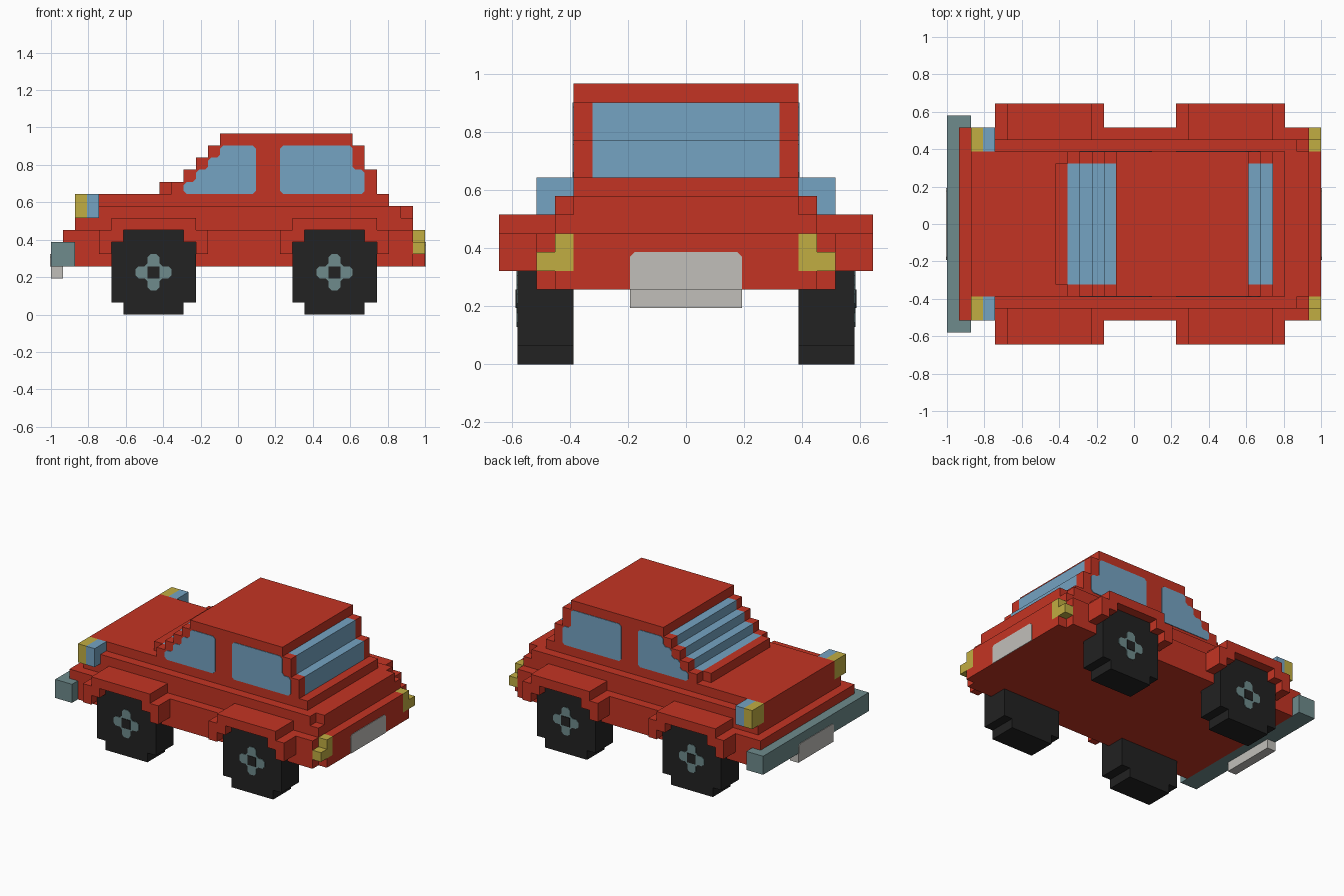
import bpy, bmesh
from mathutils import Vector

if "Cube" in bpy.data.objects:
    bpy.data.objects.remove(bpy.data.objects["Cube"], do_unlink=True)

U = 2 / 31      # one block; x counts blocks from the headlight end, y from the middle
T = 0.06        # thickness of painted plates, in blocks


def material(name, srgb):
    lin = [((c / 255 + 0.055) / 1.055) ** 2.4 for c in srgb] + [1.0]
    m = bpy.data.materials.new(name)
    m.use_nodes = True
    m.diffuse_color = lin
    bsdf = m.node_tree.nodes["Principled BSDF"]
    bsdf.inputs["Base Color"].default_value = lin
    bsdf.inputs["Roughness"].default_value = 0.8
    return m


RED = material("red paint", (196, 52, 35))
GLASS = material("blue glass", (117, 163, 194))
TEAL = material("grey teal metal", (110, 139, 140))
YELLOW = material("yellow lamp", (193, 173, 66))
BLACK = material("black rubber", (34, 34, 34))
WHITE = material("plate white", (193, 191, 186))


def finish(name, bm, mat, mirror):
    """Turn block units into model units and make the object."""
    bmesh.ops.recalc_face_normals(bm, faces=bm.faces[:])
    for v in bm.verts:
        v.co = Vector(((v.co.x - 15.5) * U, v.co.y * U, v.co.z * U))
    mesh = bpy.data.meshes.new(name)
    bm.to_mesh(mesh)
    bm.free()
    mesh.materials.append(mat)
    ob = bpy.data.objects.new(name, mesh)
    bpy.context.collection.objects.link(ob)
    if mirror:
        mod = ob.modifiers.new("mirror", "MIRROR")
        mod.use_axis = (False, True, False)
        mod.use_mirror_merge = False
    return ob


def boxes(name, mat, *spans, mirror=False):
    """Blocks given as (x0, x1, y0, y1, z0, z1)."""
    bm = bmesh.new()
    for x0, x1, y0, y1, z0, z1 in spans:
        for v in bmesh.ops.create_cube(bm, size=1)["verts"]:
            v.co = Vector((x1 if v.co.x > 0 else x0,
                           y1 if v.co.y > 0 else y0,
                           z1 if v.co.z > 0 else z0))
    return finish(name, bm, mat, mirror)


def prism(name, mat, outline, a, b, axis="y", mirror=False):
    """Extrude an outline of (x, z) along y, or of (y, z) along x."""
    bm = bmesh.new()

    def co(p, d):
        return (p[0], d, p[1]) if axis == "y" else (d, p[0], p[1])

    lo = [bm.verts.new(co(p, a)) for p in outline]
    hi = [bm.verts.new(co(p, b)) for p in outline]
    bm.faces.new(lo)
    bm.faces.new(hi)
    for i in range(len(lo)):
        j = (i + 1) % len(lo)
        bm.faces.new((lo[i], lo[j], hi[j], hi[i]))
    return finish(name, bm, mat, mirror)


def soften(outline, c=0.25):
    """Cut every corner of an outline."""
    out = []
    for i, p in enumerate(outline):
        p = Vector(p)
        for q in (outline[i - 1], outline[(i + 1) % len(outline)]):
            out.append(tuple(p + (Vector(q) - p).normalized() * c))
    return out


# Body: lower hull, shoulder layers and hood
boxes("lower_body", RED,
      (2, 30, -8, 8, 4, 6), (1, 30, -8, 8, 6, 7),
      (30, 31, -7, 7, 4, 5), (30, 31, -6, 6, 5, 7))
boxes("shoulder", RED,
      (2, 30, -7, 7, 7, 8), (2, 30, -6, 6, 8, 9), (4, 29, -7, 7, 8, 9))
boxes("hood_and_deck", RED, (2, 28, -6, 6, 9, 10))

# Cabin: glass core between stepped side walls, under a roof slab
steps = [(10, 10), (27, 10), (27, 12), (26, 12), (26, 14), (13, 14), (13, 13),
         (12, 13), (12, 12), (11, 12), (11, 11), (10, 11)]
prism("windshield_and_rear_glass", GLASS, steps, -5, 5)
prism("cabin_side_walls", RED, steps, 5, 6, mirror=True)
boxes("roof", RED, (14, 25, -6, 6, 14, 15))
boxes("windshield_sill", RED, (9, 10, -5, 5, 10, 11))

# Side windows
prism("hood_side_windows", GLASS, soften(
    [(11, 10), (17, 10), (17, 14), (14, 14), (14, 13), (13, 13), (13, 12),
     (12, 12), (12, 11), (11, 11)]), 6, 6 + T, mirror=True)
prism("trunk_side_windows", GLASS, soften(
    [(19, 10), (26, 10), (26, 12), (25, 12), (25, 14), (19, 14)]),
    6, 6 + T, mirror=True)

# Wheels with hub crosses, and the arches over them
for side, x in (("right", 5), ("left", 20)):
    def at(points):
        return [(x + px, pz) for px, pz in points]

    prism(side + "_wheels", BLACK, at(
        [(1, 0), (6, 0), (6, 1), (7, 1), (7, 6), (6, 6), (6, 7), (1, 7), (1, 6),
         (0, 6), (0, 1), (1, 1)]), 6, 9, mirror=True)
    prism(side + "_hub_crosses", TEAL, soften(at(
        [(3, 2), (4, 2), (4, 3), (5, 3), (5, 4), (4, 4), (4, 5), (3, 5), (3, 4),
         (2, 4), (2, 3), (3, 3)])), 9, 9 + T, mirror=True)
    boxes(side + "_hub_centres", BLACK,
          (x + 3, x + 4, 9, 9 + 2 * T, 3, 4), mirror=True)
    prism(side + "_wheel_arches", RED, at(
        [(-1, 5), (0, 5), (0, 6), (1, 6), (1, 7), (6, 7), (6, 6), (7, 6), (7, 5),
         (8, 5), (8, 7), (7, 7), (7, 8), (0, 8), (0, 7), (-1, 7)]),
        7, 10, mirror=True)

# Bumper and number plates
boxes("bumper", TEAL, (0, 2, -9, 9, 4, 6))
boxes("bumper_plate_block", WHITE, (0, 1, -3, 3, 3, 4))
tab = [(-3, 0), (3, 0), (3, 0.75), (2.75, 1), (-2.75, 1), (-3, 0.75)]
prism("bumper_plate", WHITE, [(y, z + 4) for y, z in tab], -T, 0, axis="x")
prism("trunk_plate", WHITE, [(y, z + (5 if z else 4)) for y, z in tab],
      31, 31 + T, axis="x")

# Lamps
boxes("headlights", YELLOW, (2, 3, 6, 8, 8, 10), mirror=True)
boxes("headlight_housings", GLASS, (3, 4, 6, 8, 8, 10), mirror=True)
boxes("tail_lamps", YELLOW,
      (30, 31, 6, 8, 5, 6), (30, 31, 6, 7, 6, 7), mirror=True)
